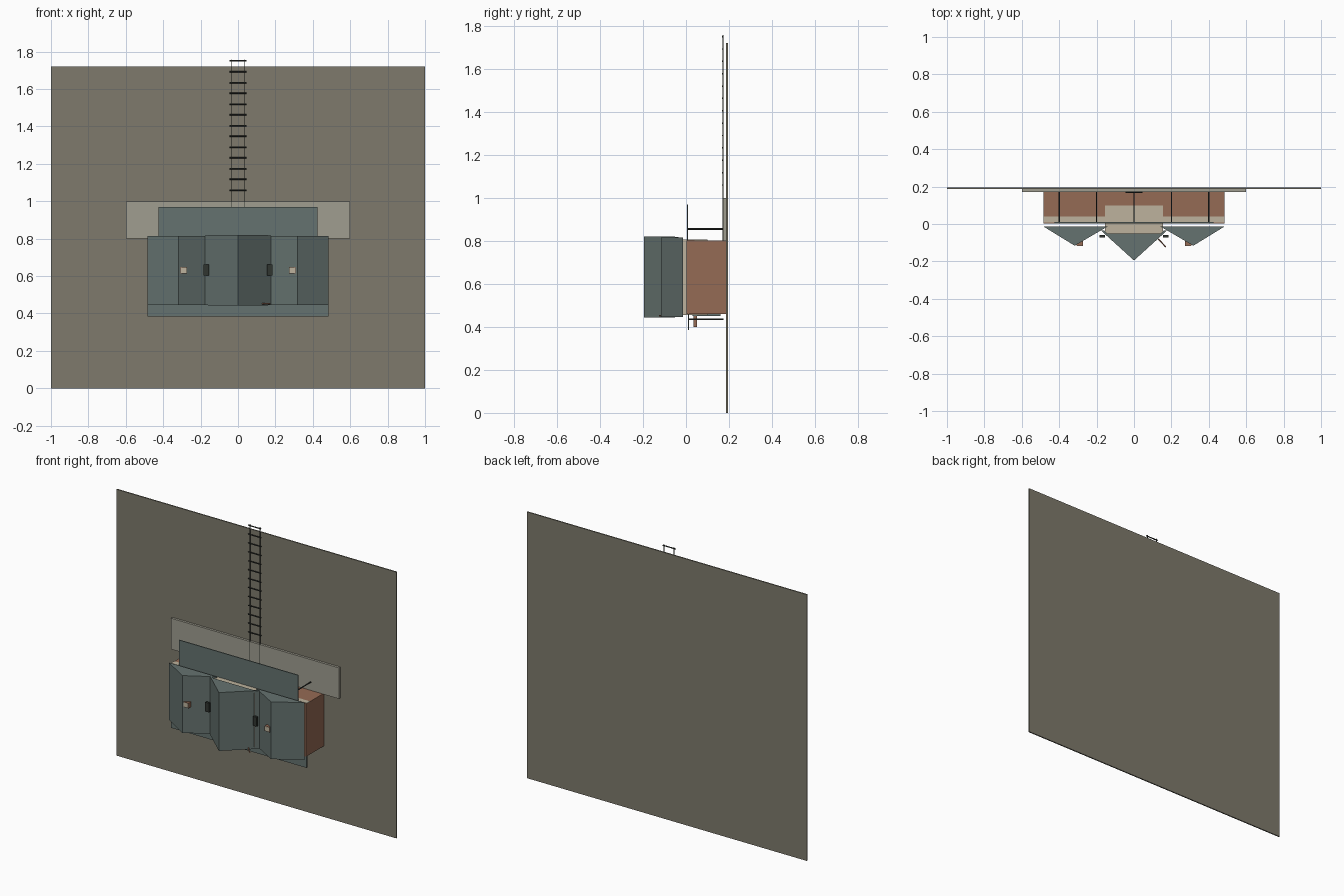
import bpy, bmesh
from mathutils import Vector

if "Cube" in bpy.data.objects:
    bpy.data.objects.remove(bpy.data.objects["Cube"])


def mat(name, r, g, b):
    m = bpy.data.materials.new(name)
    m.diffuse_color = (r, g, b, 1)
    m.use_nodes = True
    m.node_tree.nodes["Principled BSDF"].inputs["Base Color"].default_value = m.diffuse_color
    return m


STEEL = mat("green_steel", .13, .17, .16)
RUST = mat("rust_brown", .30, .145, .09)
BEIGE = mat("beige", .51, .45, .34)
WALL = mat("wall_grey", .21, .195, .15)
LEDGE = mat("ledge_grey", .35, .34, .28)
DARK = mat("dark_metal", .03, .035, .03)


def prism(name, pts, z0, z1, m):
    """Extrude a plan outline from z0 up to z1."""
    bm = bmesh.new()
    face = bm.faces.new([bm.verts.new((x, y, z0)) for x, y in pts])
    ext = bmesh.ops.extrude_face_region(bm, geom=[face])
    for v in ext["geom"]:
        if isinstance(v, bmesh.types.BMVert):
            v.co.z = z1
    bmesh.ops.recalc_face_normals(bm, faces=bm.faces)
    me = bpy.data.meshes.new(name)
    bm.to_mesh(me)
    bm.free()
    ob = bpy.data.objects.new(name, me)
    bpy.context.collection.objects.link(ob)
    me.materials.append(m)
    return ob


def box(name, x0, x1, y0, y1, z0, z1, m):
    return prism(name, [(x0, y0), (x1, y0), (x1, y1), (x0, y1)], z0, z1, m)


def rod(name, a, b, r, m, sides=6):
    a, b = Vector(a), Vector(b)
    bpy.ops.mesh.primitive_cylinder_add(vertices=sides, radius=r, depth=(b - a).length,
                                        location=(a + b) / 2)
    ob = bpy.context.object
    ob.rotation_euler = (b - a).to_track_quat('Z', 'Y').to_euler()
    ob.name = name
    ob.data.materials.append(m)


# Backing wall and ledge
box("back_wall", -1, 1, .187, .195, 0, 1.72, WALL)
box("wall_ledge", -.6, .6, .172, .187, .8, 1.0, LEDGE)

# Main cabin with pale front strip and centre block
box("cabin_body", -.485, .485, .003, .187, .46, .801, RUST)
box("front_strip", -.485, .485, .008, .04, .8, .804, BEIGE)
box("centre_block", -.155, .155, -.055, .1, .455, .806, BEIGE)

# Upper and lower guard plates
box("upper_guard", -.425, .425, .004, .010, .802, .97, STEEL)
box("lower_guard", -.485, .485, .009, .015, .385, .461, STEEL)

# Centre wedge: pointed nose plus swept armour plates
prism("centre_nose", [(-.16, -.05), (0, -.195), (.16, -.05)], .443, .82, STEEL)
for s in (-1, 1):
    prism("centre_plate", [(0, -.195), (s * .177, -.034), (s * .16, -.034), (0, -.18)],
          .445, .818, STEEL)

    # Side wedges with gun ports and door latches
    prism("side_wedge", [(s * .485, -.013), (s * .317, -.116), (s * .14, -.013)],
          .445, .815, STEEL)
    box("port_frame", s * .29 - .018, s * .29 + .018, -.116, -.09, .615, .648, RUST)
    box("port_face", s * .29 - .016, s * .29 + .016, -.117, -.115, .617, .646, BEIGE)
    box("latch", s * .17 - .014, s * .17 + .014, -.072, -.058, .602, .662, DARK)

# Stay rods holding the guard plates to the wall
for i in range(5):
    x = -.4 + .2 * i
    rod("upper_stay", (x, .006, .855), (x, .175, .855), .004, DARK)
    rod("lower_stay", (x, .012, .435), (x, .175, .435), .004, DARK)

# Underside hatch and front lever
box("hatch_plate", -.1, .1, .03, .16, .45, .46, STEEL)
box("hatch_door", -.1, .1, .035, .05, .4, .46, RUST)
rod("lever", (.13, -.08, .452), (.17, -.123, .452), .004, RUST)

# Ladder
for s in (-1, 1):
    box("ladder_rail", s * .036 - .002, s * .036 + .002, .1705, .1745, .8, 1.757, DARK)
for i in range(13):
    z = 1.06 + .0575 * i
    rod("ladder_rung", (-.045, .17, z), (.045, .17, z), .004, DARK)
